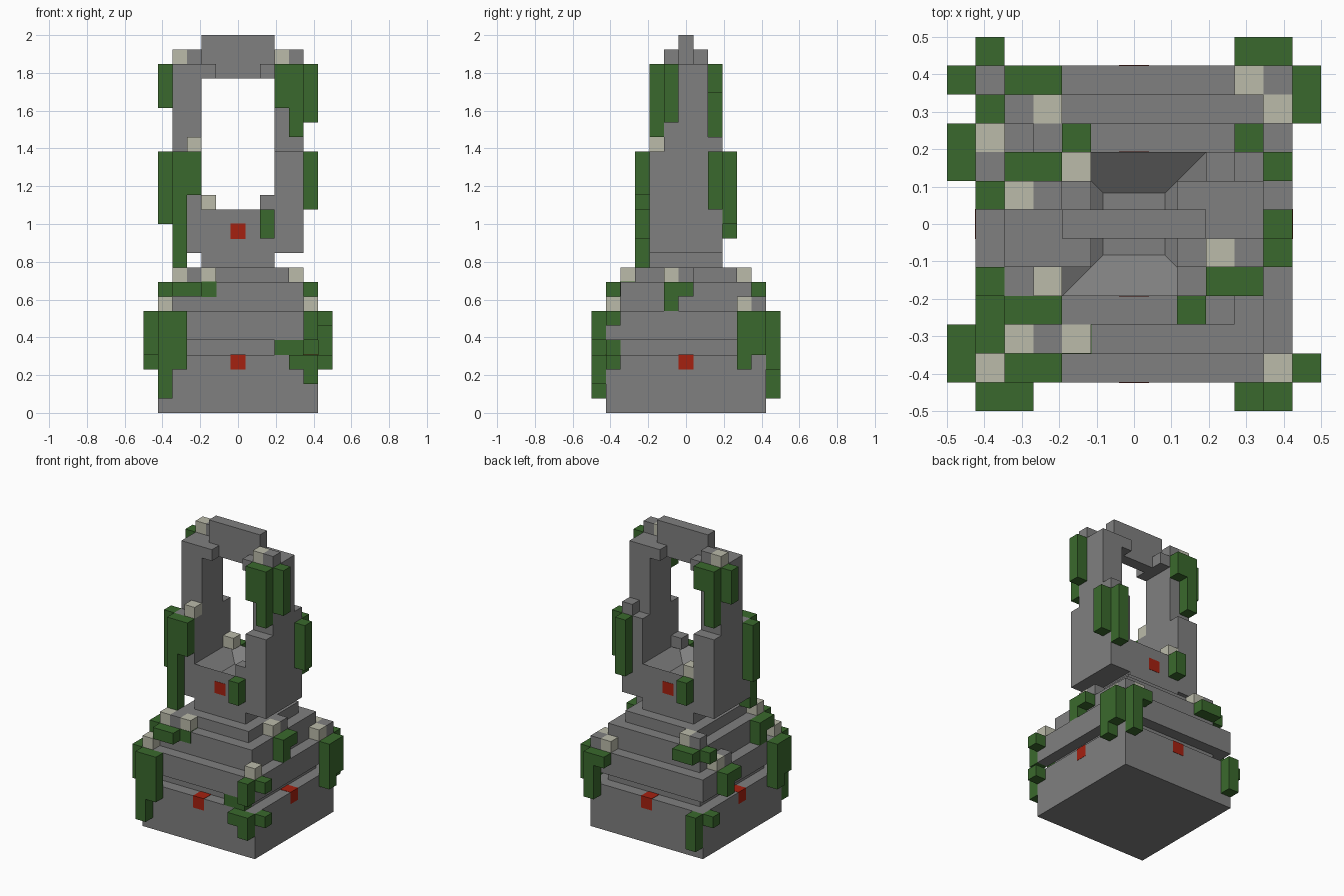
import bpy, bmesh
from mathutils import Vector

if "Cube" in bpy.data.objects:
    bpy.data.objects.remove(bpy.data.objects["Cube"], do_unlink=True)

U = 2 / 26  # one block


def material(name, rgb):
    m = bpy.data.materials.new(name)
    m.use_nodes = True
    m.diffuse_color = (*rgb, 1)
    m.node_tree.nodes["Principled BSDF"].inputs["Base Color"].default_value = (*rgb, 1)
    return m


STONE = material("grey stone", (0.215, 0.215, 0.215))
LEAF = material("leaf green", (0.042, 0.141, 0.026))
PALE = material("pale stone", (0.497, 0.497, 0.402))
RED = material("red gem", (0.376, 0.015, 0.005))


def add_box(bm, lo, hi, grow=0.0):
    """Add a box between two corners given in blocks."""
    lo, hi = Vector(lo), Vector(hi)
    verts = bmesh.ops.create_cube(bm, size=1)["verts"]
    for v in verts:
        v.co = ((lo + hi) / 2 + v.co * (hi - lo)) * U + v.co * grow * 2
    return verts


def finish(name, bm, mat):
    mesh = bpy.data.meshes.new(name)
    bm.to_mesh(mesh)
    bm.free()
    mesh.materials.append(mat)
    obj = bpy.data.objects.new(name, mesh)
    bpy.context.scene.collection.objects.link(obj)
    return obj


def slab(name, half_x, half_y, bottom, top):
    bm = bmesh.new()
    add_box(bm, (-half_x, -half_y, bottom), (half_x, half_y, top))
    return finish(name, bm, STONE)


def columns(name, mat, cells, grow=0.0):
    """Block-wide columns: x cell, y cell, bottom, top."""
    bm = bmesh.new()
    for x, y, bottom, top in cells:
        add_box(bm, (x - .5, y - .5, bottom), (x + .5, y + .5, top), grow)
    return finish(name, bm, mat)


def blocks(name, mat, cells):
    return columns(name, mat, [(x, y, z, z + 1) for x, y, z in cells])


# Stepped pedestal
slab("pedestal_base", 5.5, 5.5, 0, 4)
slab("pedestal_groove", 4.5, 4.5, 4, 5)
slab("pedestal_ledge", 5.5, 5.5, 5, 7)
slab("pedestal_tier", 4.5, 4.5, 7, 9)
slab("pedestal_cap", 3.5, 3.5, 9, 10)
slab("neck", 2.5, 2.5, 10, 11)

# Altar floor between the pillars with a square socket in its top
bm = bmesh.new()
add_box(bm, (-2.5, -2.5, 11), (2.5, 2.5, 14))
bm.normal_update()
top = max(bm.faces, key=lambda f: f.calc_center_median().z)
bmesh.ops.inset_region(bm, faces=[top], thickness=2 * U)
bmesh.ops.translate(bm, verts=top.verts, vec=(0, 0, -U))
finish("altar_floor", bm, STONE)

# Arch pillars with inward brackets
for side, name in ((-1, "right_pillar"), (1, "left_pillar")):
    bm = bmesh.new()
    for inner, depth, low, high in ((2.5, 2.5, 11, 18), (2.5, 1.5, 18, 24), (1.5, 1.5, 23, 24)):
        a, b = sorted((side * inner, side * 4.5))
        add_box(bm, (a, -depth, low), (b, depth, high))
    finish(name, bm, STONE)
slab("arch_crown", 2.5, .5, 23, 26)

# Loose rubble
blocks("grey_rubble", STONE, [
    (5, 5, 7), (-5, 2, 7), (-3, -4, 9), (-4, 4, 9), (4, 0, 9),
    (2, -2, 14), (4, 2, 18), (4, -1, 24), (-3, 1, 24)])
blocks("pale_rubble_ledge", PALE, [
    (5, -5, 7), (-5, -5, 7), (4, 5, 7), (5, 4, 7), (-5, 3, 7)])
blocks("pale_rubble_tier", PALE, [(-4, -4, 9), (-2, -4, 9), (4, -1, 9), (-3, 4, 9)])
blocks("pale_rubble_arch", PALE, [(-2, 2, 14), (-3, -2, 18), (-4, 1, 24), (3, -1, 24)])

# Red gems: one per pedestal side, one on the front and back of the altar
gems = [(0, -5, 3), (0, 5, 3), (-5, 0, 3), (5, 0, 3), (0, -2, 12), (0, 2, 12)]
columns("red_gems", RED, [(x, y, z, z + 1) for x, y, z in gems], grow=0.002)

# Vines on the pedestal corners
columns("vines_front_right", LEAF, [
    (-5, -6, 1, 7), (-4, -6, 3, 7), (-6, -5, 4, 7), (-6, -4, 3, 7)])
columns("vines_front_left", LEAF, [
    (5, -6, 2, 4), (4, -6, 3, 4), (6, -5, 3, 4), (5, -6, 5, 7), (6, -5, 6, 7),
    (3, -5, 4, 5), (4, -5, 4, 5)])
columns("vines_back_left", LEAF, [
    (6, 4, 3, 7), (6, 5, 4, 7), (5, 6, 3, 7), (4, 6, 6, 7)])
columns("vines_back_right", LEAF, [
    (-5, 6, 1, 4), (-6, 5, 3, 4), (-6, 3, 5, 7), (-6, 2, 6, 7)])

# Vines on the upper tier
columns("vines_tier", LEAF, [
    (-4, -5, 8, 9), (-3, -5, 8, 9), (-5, -4, 8, 9), (-5, -3, 7, 9),
    (5, -1, 7, 9), (5, 0, 8, 9), (-4, 5, 8, 9), (-3, 5, 8, 9), (-5, 4, 8, 9)])
columns("moss_patch", LEAF, [(-2, -4, 8, 9)], grow=0.002)

# Vines on the arch
columns("vines_right_pillar", LEAF, [
    (-4, -3, 10, 18), (-3, -3, 15, 18), (-5, -2, 13, 18),
    (-4, 2, 19, 24), (-3, 2, 22, 24), (-5, 1, 21, 24)])
columns("vines_left_pillar", LEAF, [
    (3, -2, 21, 24), (4, -2, 19, 24), (5, -1, 20, 24), (5, 2, 14, 18), (4, 3, 13, 18)])
columns("vines_altar", LEAF, [(2, -3, 12, 14), (-2, 3, 12, 14)])
